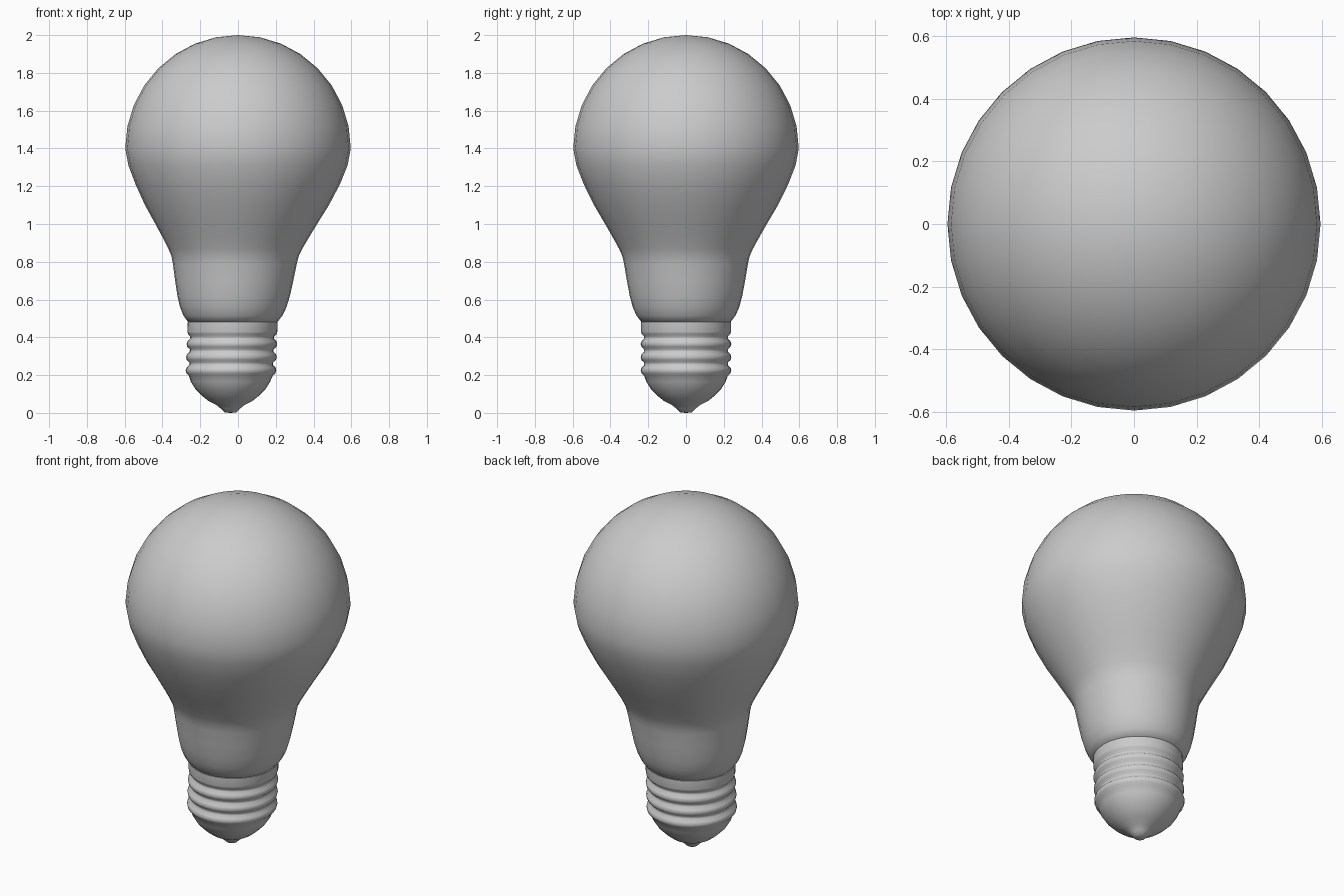
import bpy, bmesh, math

cube = bpy.data.objects.get("Cube")
if cube:
    bpy.data.objects.remove(cube, do_unlink=True)

SIDES = 32

grey = bpy.data.materials.new("plain_grey")
grey.use_nodes = True
COLOUR = (0.6, 0.6, 0.6, 1)
grey.diffuse_color = COLOUR
grey.node_tree.nodes["Principled BSDF"].inputs["Base Color"].default_value = COLOUR


def axis_x(z):
    """The stem leans slightly to the model's right below the globe."""
    return -0.04 * min(1, max(0, (1.25 - z) / 1.1))


def lathe(name, profile, sharp_angle):
    """Spin (radius, height) points round the leaning axis; zero radius closes an end."""
    bm = bmesh.new()
    rings = []
    for r, z in profile:
        count = SIDES if r > 0 else 1
        rings.append([bm.verts.new((axis_x(z) + r * math.cos(math.tau * i / SIDES),
                                    r * math.sin(math.tau * i / SIDES), z))
                      for i in range(count)])
    for low, high in zip(rings, rings[1:]):
        for i in range(SIDES):
            j = (i + 1) % SIDES
            corners = [low[i % len(low)], low[j % len(low)],
                       high[j % len(high)], high[i % len(high)]]
            bm.faces.new(list(dict.fromkeys(corners)))
    bmesh.ops.recalc_face_normals(bm, faces=bm.faces)
    mesh = bpy.data.meshes.new(name)
    bm.to_mesh(mesh)
    bm.free()
    mesh.materials.append(grey)
    obj = bpy.data.objects.new(name, mesh)
    bpy.context.collection.objects.link(obj)
    bpy.ops.object.select_all(action="DESELECT")
    obj.select_set(True)
    bpy.context.view_layer.objects.active = obj
    bpy.ops.object.shade_smooth_by_angle(angle=math.radians(sharp_angle))
    return obj


# Glass: neck, flared shoulder and round globe
neck = [(0.2, 0.475), (0.237, 0.482), (0.262, 0.515), (0.282, 0.56), (0.298, 0.62),
        (0.313, 0.7), (0.328, 0.79), (0.337, 0.83), (0.355, 0.87), (0.388, 0.93),
        (0.434, 1.01), (0.487, 1.1), (0.541, 1.21), (0.58, 1.31)]
globe = [(0.597 * math.cos(a), 1.4 + 0.6 * math.sin(a))
         for a in (math.radians(11.25 * k) for k in range(8))]
lathe("glass_bulb", neck + globe + [(0, 2.0)], 60)

# Screw cap: pointed contact, insulator bowl, ridged thread and collar
contact = [(0, 0), (0.03, 0.002), (0.048, 0.02), (0.075, 0.042), (0.115, 0.062),
           (0.15, 0.09), (0.185, 0.125), (0.21, 0.165), (0.222, 0.2)]
thread = []
for k in range(3):
    z = 0.225 + 0.07 * k
    thread += [(0.222, z - 0.028), (0.236, z - 0.015), (0.24, z),
               (0.236, z + 0.015), (0.222, z + 0.028)]
collar = [(0.222, 0.405), (0.235, 0.418), (0.238, 0.43), (0.238, 0.48), (0.2, 0.481)]
lathe("screw_cap", contact[:-1] + thread + collar, 50)
